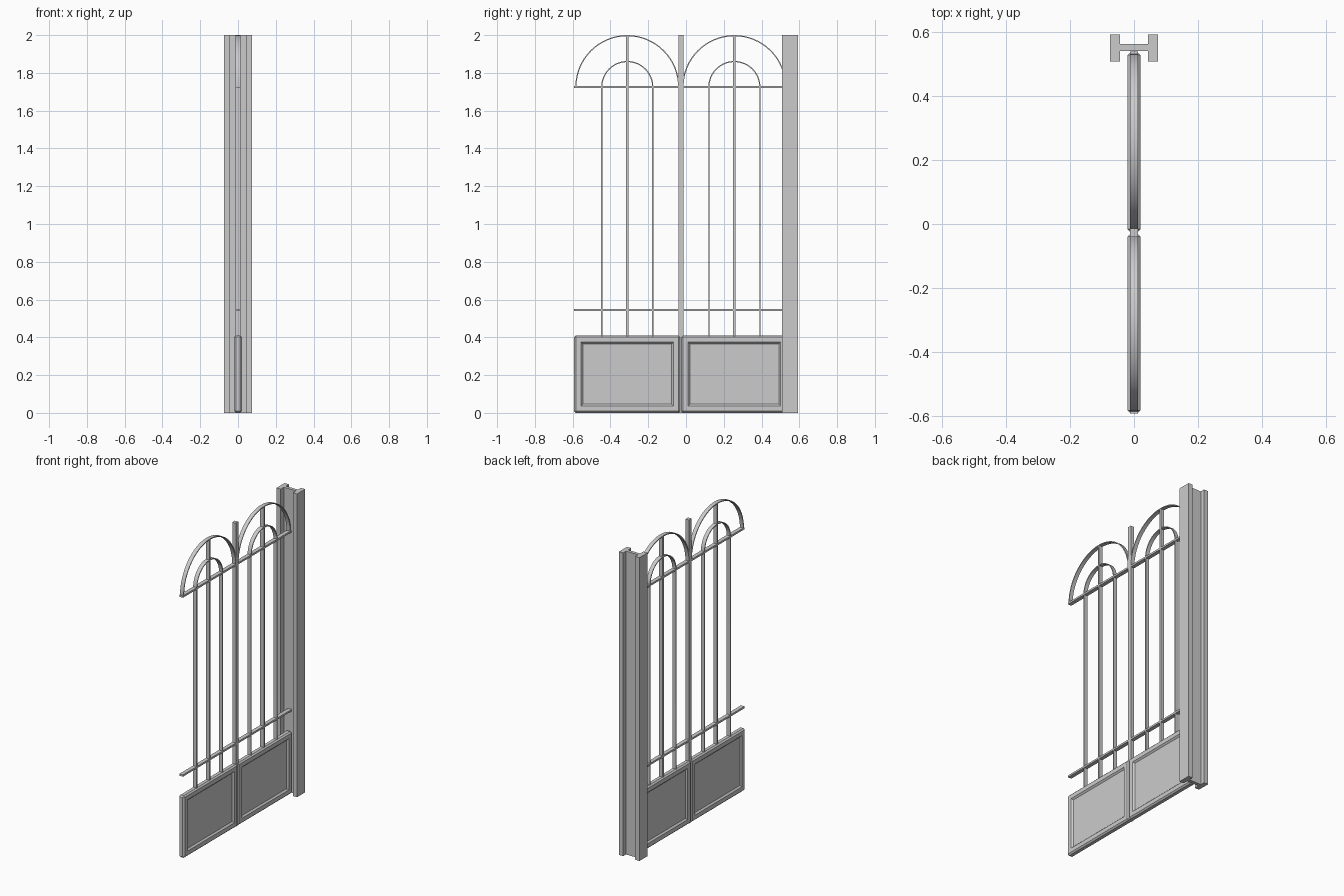
import bpy, bmesh, math

if "Cube" in bpy.data.objects:
    bpy.data.objects.remove(bpy.data.objects["Cube"])

D = 0.013           # half depth of the thin bars
T = 0.006           # ribbon thickness
SPRING = 1.725      # height where arches start
PANEL_TOP = 0.41


def finish(name, bm):
    bmesh.ops.recalc_face_normals(bm, faces=bm.faces)
    me = bpy.data.meshes.new(name)
    bm.to_mesh(me)
    bm.free()
    ob = bpy.data.objects.new(name, me)
    bpy.context.collection.objects.link(ob)
    return ob


def cube_bm(x0, x1, y0, y1, z0, z1):
    bm = bmesh.new()
    bmesh.ops.create_cube(bm, size=1)
    for v in bm.verts:
        v.co = ((x0 + x1) / 2 + v.co.x * (x1 - x0),
                (y0 + y1) / 2 + v.co.y * (y1 - y0),
                (z0 + z1) / 2 + v.co.z * (z1 - z0))
    return bm


def box(name, *b):
    return finish(name, cube_bm(*b))


def panel(name, cy):
    # chamfered slab with a sloped recess on both sides
    bm = cube_bm(-0.02, 0.02, cy - 0.281, cy + 0.281, 0, PANEL_TOP)
    bmesh.ops.bevel(bm, geom=bm.edges[:], offset=0.009, segments=1, affect='EDGES')
    bm.normal_update()
    for f in [f for f in bm.faces if abs(f.normal.x) > 0.99]:
        bmesh.ops.inset_region(bm, faces=[f], thickness=0.038)
        bmesh.ops.inset_region(bm, faces=[f], thickness=0.014, depth=-0.01)
    return finish(name, bm)


def arch(name, cy, r, leg_z):
    # flat ribbon following a half circle, with straight legs down to leg_z
    n = 32
    path = [(math.cos(math.pi * i / n), math.sin(math.pi * i / n)) for i in range(n + 1)]

    def line(rad):
        pts = [(cy + rad * c, SPRING + rad * s) for c, s in path]
        if leg_z < SPRING:
            pts = [(cy + rad, leg_z)] + pts + [(cy - rad, leg_z)]
        return pts

    bm = bmesh.new()
    rings = []
    for (yo, zo), (yi, zi) in zip(line(r), line(r - T)):
        rings.append([bm.verts.new(p) for p in
                      ((-D, yo, zo), (D, yo, zo), (D, yi, zi), (-D, yi, zi))])
    for a, b in zip(rings, rings[1:]):
        for k in range(4):
            bm.faces.new((a[k], a[(k + 1) % 4], b[(k + 1) % 4], b[k]))
    bm.faces.new(rings[0])
    bm.faces.new(rings[-1])
    ob = finish(name, bm)
    bpy.context.view_layer.objects.active = ob
    ob.select_set(True)
    bpy.ops.object.shade_smooth_by_angle(angle=math.radians(30))
    ob.select_set(False)


# two identical bays
for side, cy in (("left", -0.311), ("right", 0.256)):
    panel(side + "_panel", cy)
    arch(side + "_outer_arch", cy, 0.275, SPRING)
    arch(side + "_inner_arch", cy, 0.138, PANEL_TOP - 0.005)
    box(side + "_centre_bar", -D, D, cy - 0.006, cy + 0.006, PANEL_TOP - 0.005, 1.998)

# mullion between the bays
box("mullion", -D, D, -0.041, -0.014, 0, 2)

# horizontal rails
for name, z in (("lower_rail", 0.545), ("upper_rail", SPRING)):
    box(name, -D, D, -0.592, 0.54, z - 0.006, z + 0.006)

# H-section end post
half = [(0.075, 0.508), (0.075, 0.592), (0.044, 0.592), (0.044, 0.562)]
low = [(0.044, 0.541), (0.044, 0.508)]
profile = (half + [(-x, y) for x, y in reversed(half)]
           + [(-x, y) for x, y in reversed(low)] + low)
bm = bmesh.new()
# reordered so the outline runs once round the section
profile = half + [(-x, y) for x, y in reversed(half)] + [(-0.044, 0.508), (-0.044, 0.541)] + low
base = bm.faces.new([bm.verts.new((x, y, 0)) for x, y in profile])
ext = bmesh.ops.extrude_face_region(bm, geom=[base], use_keep_orig=True)
bmesh.ops.translate(bm, vec=(0, 0, 2),
                    verts=[g for g in ext["geom"] if isinstance(g, bmesh.types.BMVert)])
finish("end_post", bm)
